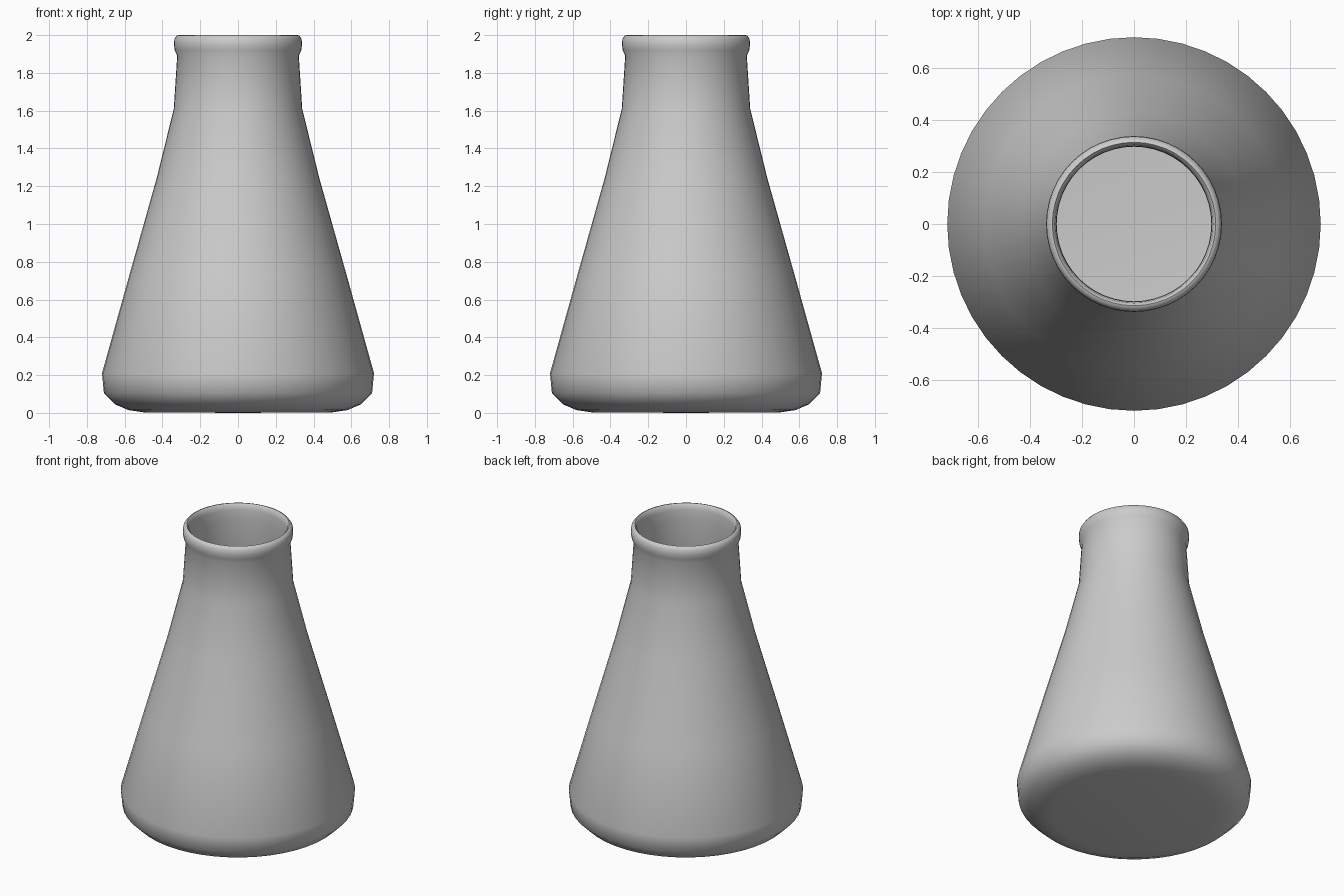
import bpy, bmesh
from math import cos, sin, pi

if "Cube" in bpy.data.objects:
    bpy.data.objects.remove(bpy.data.objects["Cube"])

SEGMENTS = 48


def lathe(name, profile, segments=SEGMENTS):
    """Revolve (radius, z) points around z; radius 0 becomes a pole."""
    bm = bmesh.new()
    rings = []
    for r, z in profile:
        n = 1 if r == 0 else segments
        rings.append([bm.verts.new((r * cos(2 * pi * i / segments),
                                    r * sin(2 * pi * i / segments), z)) for i in range(n)])
    for a, b in zip(rings, rings[1:]):
        for i in range(segments):
            j = (i + 1) % segments
            quad = [a[i % len(a)], a[j % len(a)], b[j % len(b)], b[i % len(b)]]
            bm.faces.new(list(dict.fromkeys(quad)))
    bmesh.ops.recalc_face_normals(bm, faces=bm.faces)
    mesh = bpy.data.meshes.new(name)
    bm.to_mesh(mesh)
    bm.free()
    obj = bpy.data.objects.new(name, mesh)
    bpy.context.collection.objects.link(obj)
    bpy.context.view_layer.objects.active = obj
    obj.select_set(True)
    bpy.ops.object.shade_smooth_by_angle(angle=pi / 4)
    return obj


# Outside: base, rounded heel, conical body, neck
outside = [(0, 0), (0.5, 0.003), (0.58, 0.015), (0.65, 0.045), (0.71, 0.105), (0.72, 0.21),
           (0.575, 0.73), (0.43, 1.245), (0.34, 1.61), (0.322, 1.89)]
# Rolled lip
lip = [(0.335, 1.92), (0.339, 1.95), (0.337, 1.98), (0.325, 1.997),
       (0.315, 2.0), (0.305, 1.99), (0.3, 1.96)]
# Inside wall and floor
inside = [(0.298, 1.89), (0.315, 1.61), (0.405, 1.24), (0.55, 0.725), (0.695, 0.205),
          (0.685, 0.115), (0.635, 0.065), (0.57, 0.037), (0.5, 0.028), (0, 0.025)]

lathe("flask", outside + lip + inside)
